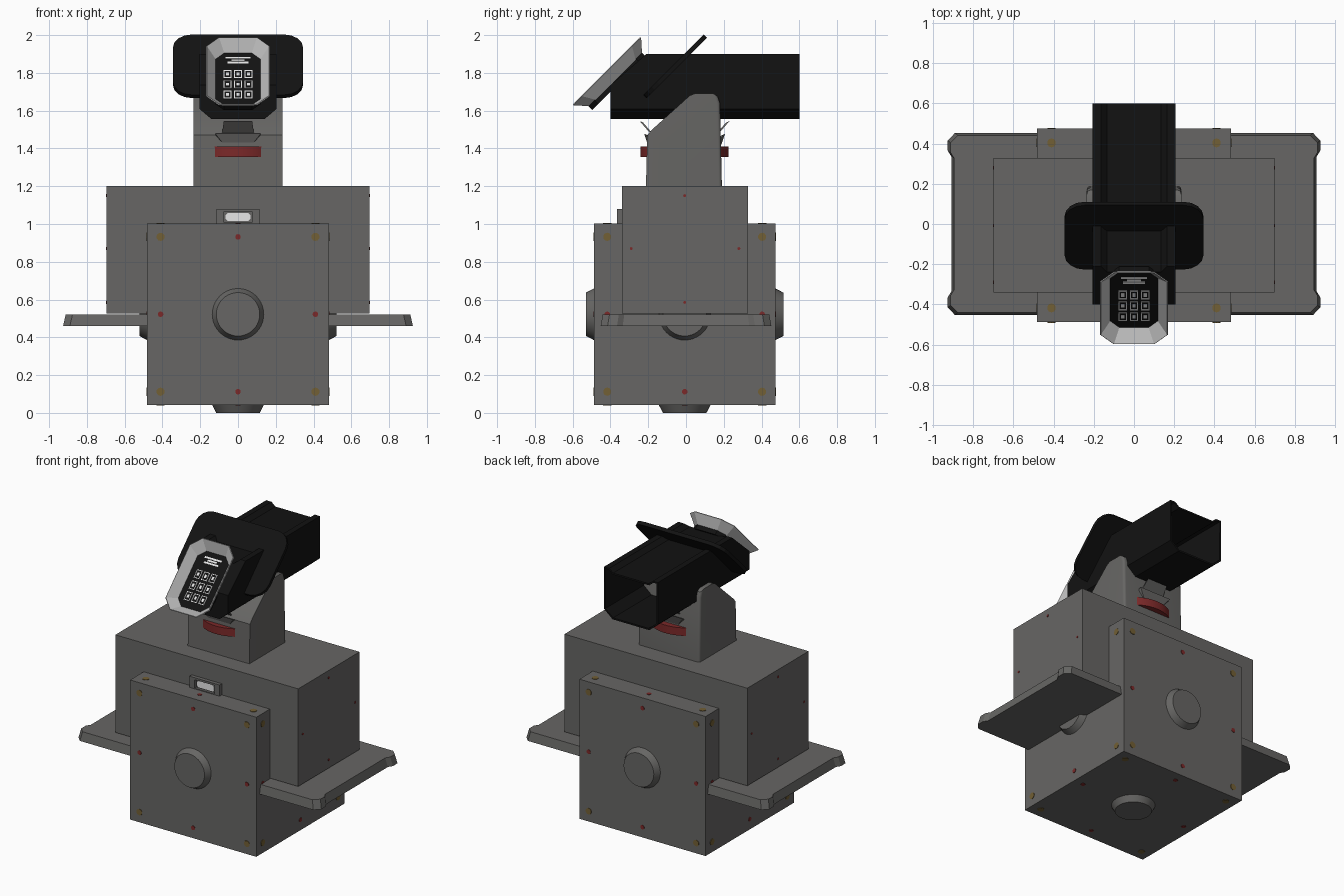
import bpy, bmesh, math
from mathutils import Matrix, Vector

if "Cube" in bpy.data.objects:
    bpy.data.objects.remove(bpy.data.objects["Cube"])


def material(name, r, g, b):
    m = bpy.data.materials.new(name)
    m.diffuse_color = (r, g, b, 1)
    m.use_nodes = True
    m.node_tree.nodes["Principled BSDF"].inputs["Base Color"].default_value = m.diffuse_color
    return m


GREY = material("body grey", .135, .133, .128)
BLACK = material("matte black", .006, .006, .006)
RED = material("red", .2, .022, .022)
GOLD = material("dull gold", .17, .115, .035)
SILVER = material("light bezel", .55, .55, .55)
WHITE = material("white", .8, .8, .8)


def finish(name, bm, mat, smooth=False):
    bmesh.ops.recalc_face_normals(bm, faces=bm.faces[:])
    me = bpy.data.meshes.new(name)
    bm.to_mesh(me)
    bm.free()
    me.materials.append(mat)
    ob = bpy.data.objects.new(name, me)
    bpy.context.collection.objects.link(ob)
    if smooth:
        bpy.context.view_layer.objects.active = ob
        ob.select_set(True)
        bpy.ops.object.shade_smooth_by_angle(angle=math.radians(35))
        ob.select_set(False)
    return ob


def add_box(bm, x0, x1, y0, y1, z0, z1, mat=Matrix()):
    m = (mat @ Matrix.Translation(((x0 + x1) / 2, (y0 + y1) / 2, (z0 + z1) / 2))
         @ Matrix.Diagonal((x1 - x0, y1 - y0, z1 - z0, 1)))
    bmesh.ops.create_cube(bm, size=1, matrix=m)


def box(name, mat, *dims):
    bm = bmesh.new()
    add_box(bm, *dims)
    return finish(name, bm, mat)


def add_loft(bm, rings, mat=Matrix(), caps=True):
    loops = [[bm.verts.new(mat @ Vector(p)) for p in r] for r in rings]
    n = len(loops[0])
    for a, b in zip(loops, loops[1:]):
        for i in range(n):
            j = (i + 1) % n
            bm.faces.new((a[i], a[j], b[j], b[i]))
    if caps:
        bm.faces.new(loops[0])
        bm.faces.new(loops[-1])


def cut_rect(w, h, c, z, steps=1):
    # rectangle with chamfered (steps=1) or rounded corners
    pts = []
    for k, (sx, sy) in enumerate(((1, 1), (-1, 1), (-1, -1), (1, -1))):
        for i in range(steps + 1):
            a = math.pi / 2 * (k + i / steps)
            pts.append((sx * (w - c) + c * math.cos(a), sy * (h - c) + c * math.sin(a), z))
    return pts


# Base cube and wide upper housing
CY, CZ, H = -.007, .522, .481
box("base_cube", GREY, -H, H, CY - H, CY + H, CZ - H, CZ + H)
box("upper_housing", GREY, -.697, .697, -.34, .328, .527, 1.2)

# Knobs and inlaid dots, repeated on the cube faces
centre = Matrix.Translation((0, CY, CZ))
sides = [Matrix.Rotation(math.pi / 2 * k, 4, 'Z') @ Matrix.Rotation(math.pi / 2, 4, 'X') for k in range(4)]
bottom = Matrix.Rotation(math.pi, 4, 'X')
knobs, reds, golds = bmesh.new(), bmesh.new(), bmesh.new()


def disc(bm, mat, x, y, z, r1, r2, depth, seg):
    bmesh.ops.create_cone(bm, cap_ends=True, segments=seg, radius1=r1, radius2=r2, depth=depth,
                          matrix=mat @ Matrix.Translation((x, y, z)))


for rot in sides + [bottom, Matrix()]:
    m = centre @ rot
    if rot != Matrix():
        disc(knobs, m, 0, 0, H + .02, .137, .115, .042, 40)
    for a, b in ((.41, 0), (-.41, 0), (0, .41), (0, -.41)):
        disc(reds, m, a, b, H, .015, .015, .006, 10)
    for a in (-.41, .41):
        for b in (-.41, .41):
            disc(golds, m, a, b, H, .022, .022, .006, 10)
# Small dots on the ends of the housing
for sx in (-1, 1):
    m = Matrix.Translation((sx * .697, 0, 0)) @ Matrix.Rotation(math.pi / 2, 4, 'Y')
    for y, z in ((-.29, .87), (.28, .87), (-.007, .585), (-.007, 1.15)):
        disc(reds, m, -z, y, 0, .008, .008, .006, 8)
finish("knobs", knobs, GREY, True)
finish("red_dots", reds, RED)
finish("gold_dots", golds, GOLD)

# Side shelves with eared corners
for sx, side in ((-1, "left"), (1, "right")):
    bm = bmesh.new()
    half = [(.47, .452), (.89, .452), (.926, .415), (.926, .365), (.908, .335)]
    outline = half + [(x, -y) for x, y in reversed(half)]
    low = [(sx * x, y, .46) for x, y in outline]
    top = [(sx * (x - (.014 if x > .5 else 0)), y * .975, .522) for x, y in outline]
    add_loft(bm, [low, top])
    finish(side + "_shelf", bm, GREY)

# Front window bracket
bm = bmesh.new()
add_box(bm, -.115, .115, -.365, -.33, .99, 1.008)
add_box(bm, -.115, .115, -.365, -.33, 1.066, 1.08)
for s in (-1, 1):
    add_box(bm, *sorted((s * .075, s * .115)), -.365, -.33, 1.0, 1.07)
finish("window_frame", bm, GREY)
box("window_back", GREY, -.08, .08, -.347, -.335, 1.0, 1.07)
bm = bmesh.new()
add_loft(bm, [cut_rect(.065, .022, .012, 0), cut_rect(.065, .022, .012, .006)],
         Matrix.Translation((0, -.347, 1.037)) @ Matrix.Rotation(math.pi / 2, 4, 'X'))
finish("window_pane", bm, WHITE)

# Neck with sloped front and rounded back
bm = bmesh.new()
profile = [(-.212, 1.2), (-.205, 1.47), (-.185, 1.495), (.02, 1.68), (.045, 1.69),
           (.145, 1.69), (.168, 1.675), (.18, 1.64), (.19, 1.2)]
add_loft(bm, [[(x, y, z) for y, z in profile] for x in (-.235, .235)])
back = [e for e in bm.edges if all(v.co.y > .16 for v in e.verts)
        and abs(e.verts[0].co.x - e.verts[1].co.x) < .01]
bmesh.ops.bevel(bm, geom=back, offset=.07, segments=5, profile=.5, affect='EDGES', clamp_overlap=True)
finish("neck", bm, GREY, True)

# Red ring showing at the front and back of the neck
bm = bmesh.new()
disc(bm, Matrix.Translation((0, -.008, 1.382)), 0, 0, 0, .234, .234, .055, 64)
finish("red_ring", bm, RED, True)

# Clips above the ring, front and back
bm = bmesh.new()
for s, y0 in ((-1, -.2), (1, .185)):
    for pts in ([(.07, 0, 1.415), (.12, .022, 1.478)], [(.085, -.015, 1.475), (.075, .045, 1.545)]):
        rings = []
        for w, d, z in pts:
            y = y0 + s * d
            rings.append([(-w, y, z), (w, y, z), (w, y - s * .018, z - .008), (-w, y - s * .018, z - .008)])
        add_loft(bm, rings)
finish("neck_clips", bm, GREY)

# Hollow head: channelled section, sloped front, open back
bm = bmesh.new()
half = [(.14, 1.555), (.205, 1.61), (.205, 1.9), (.165, 1.9), (.135, 1.875)]
section = half + [(-x, z) for x, z in reversed(half)]
add_loft(bm, [[(x, y, z) for x, z in section] for y in (-.4, .6)])
res = bmesh.ops.bisect_plane(bm, geom=bm.verts[:] + bm.edges[:] + bm.faces[:], plane_co=(0, -.4, 1.735),
                             plane_no=(0, -.165, .19), clear_outer=True)
bmesh.ops.holes_fill(bm, edges=[e for e in bm.edges if e.is_boundary], sides=0)
bmesh.ops.recalc_face_normals(bm, faces=bm.faces[:])
bmesh.ops.delete(bm, geom=[f for f in bm.faces if f.calc_center_median().y > .59], context='FACES')
head = finish("head_shell", bm, BLACK)
wall = head.modifiers.new("wall", 'SOLIDIFY')
wall.thickness, wall.offset = .012, -1

# Tilted frame for the shield and keypad: local z points up and forward
tilt = Matrix.Rotation(math.pi / 4, 4, 'X')
bm = bmesh.new()
add_loft(bm, [cut_rect(.345, .226, .1, -.012, 4), cut_rect(.345, .226, .1, .012, 4)],
         Matrix.Translation((0, -.058, 1.835)) @ tilt)
finish("shield", bm, BLACK)

# Keypad panel and flared bezel
pad = Matrix.Translation((0, -.375, 1.766)) @ tilt
bm = bmesh.new()
add_loft(bm, [cut_rect(.12, .2, .045, -.03), cut_rect(.12, .2, .045, .002)], pad)
finish("keypad_panel", bm, BLACK)
bm = bmesh.new()
add_loft(bm, [cut_rect(.117, .193, .045, 0), cut_rect(.165, .25, .065, .064)], pad, caps=False)
bezel = finish("keypad_bezel", bm, SILVER)
bezel.modifiers.new("wall", 'SOLIDIFY').thickness = .006

# Key outlines, key marks and a plain display strip
bm = bmesh.new()
for r in range(3):
    for c in range(3):
        x, y = (c - 1) * .056, .035 - r * .077
        w, h, t = .021, .029, .005
        for s in (-1, 1):
            add_box(bm, x - w, x + w, *sorted((y + s * h, y + s * (h - t))), .001, .005, pad)
            add_box(bm, *sorted((x + s * w, x + s * (w - t))), y - h, y + h, .001, .005, pad)
        add_box(bm, x - .008, x + .008, y - .011, y + .011, .001, .005, pad)
for y, w in ((.155, .065), (.138, .035), (.121, .055)):
    add_box(bm, -w, w, y - .006, y + .006, .001, .005, pad)
finish("keypad_marks", bm, WHITE)
